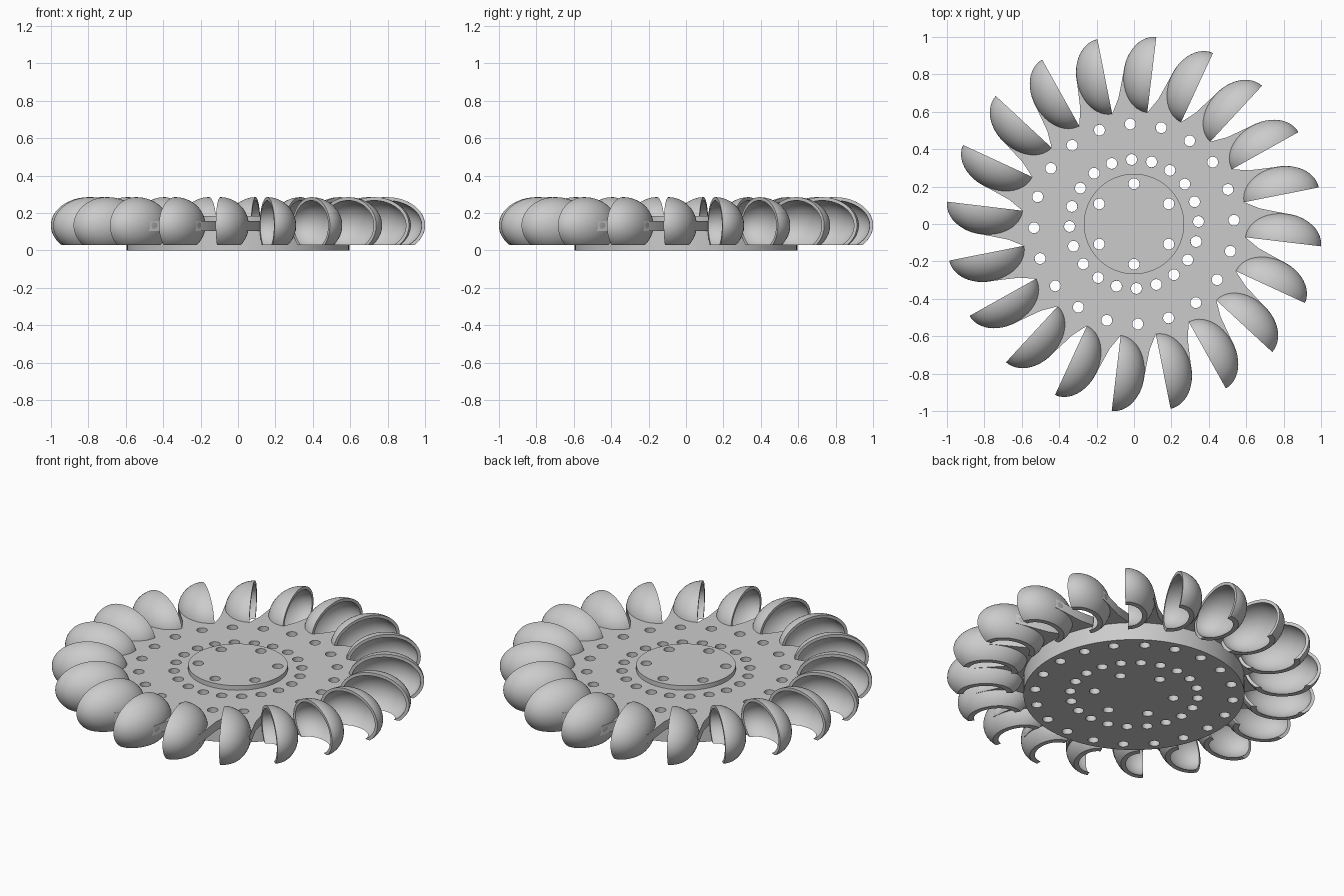
import bpy, bmesh
from math import radians, sin, cos, pi
from mathutils import Matrix

if "Cube" in bpy.data.objects:
    bpy.data.objects.remove(bpy.data.objects["Cube"])

COUNT = 20
STEP = 2 * pi / COUNT
START = radians(-6.8)
CENTRE = (0.802, 0, 0.134)           # bucket ellipsoid centre, radial axis = x
AXES = (0.205, 0.152, 0.151)


def add(name, bm):
    bmesh.ops.recalc_face_normals(bm, faces=bm.faces)
    me = bpy.data.meshes.new(name)
    bm.to_mesh(me)
    bm.free()
    ob = bpy.data.objects.new(name, me)
    bpy.context.collection.objects.link(ob)
    return ob


def cylinders(name, spots, r, z0, z1, n):
    bm = bmesh.new()
    for x, y in spots:
        bmesh.ops.create_cone(bm, cap_ends=True, segments=n, radius1=r, radius2=r, depth=z1 - z0,
                              matrix=Matrix.Translation((x, y, (z0 + z1) / 2)))
    return add(name, bm)


def ellipsoid(name, shrink=0.0):
    bm = bmesh.new()
    bmesh.ops.create_uvsphere(bm, u_segments=48, v_segments=32, radius=1)
    bmesh.ops.transform(bm, verts=bm.verts, matrix=Matrix.Translation(CENTRE)
                        @ Matrix.Diagonal([a - shrink for a in AXES] + [1]))
    return add(name, bm)


def cut(ob, cutter, op='DIFFERENCE'):
    mod = ob.modifiers.new("cut", 'BOOLEAN')
    mod.operation, mod.object, mod.solver = op, cutter, 'EXACT'
    dg = bpy.context.evaluated_depsgraph_get()
    me = bpy.data.meshes.new_from_object(ob.evaluated_get(dg))
    ob.modifiers.clear()
    ob.data = me
    bpy.data.objects.remove(cutter)


def smooth(ob):
    ob.data.shade_smooth()
    ob.data.set_sharp_from_angle(angle=radians(35))


def polar(r, a):
    return (r * cos(a), r * sin(a))


def ring(r, n, a0):
    return [polar(r, a0 + 2 * pi * i / n) for i in range(n)]


def around(ob, name):
    # repeat the part around the wheel, sharing one mesh
    smooth(ob)
    for i in range(COUNT):
        c = ob if i == 0 else bpy.data.objects.new(f"{name}_{i + 1}", ob.data)
        if i:
            bpy.context.collection.objects.link(c)
        c.rotation_euler.z = START + i * STEP


HOLE = 0.029
mid = START + STEP / 2
hub_holes = ring(0.215, 6, pi / 2)

# base disc with all bolt holes
disc = cylinders("base_disc", [(0, 0)], 0.595, 0, 0.105, 96)
spots = hub_holes + ring(0.345, COUNT, mid) + ring(0.535, COUNT, mid)
cut(disc, cylinders("holes", spots, HOLE, -0.1, 0.3, 24))
smooth(disc)

# raised centre hub
hub = cylinders("hub_cap", [(0, 0)], 0.268, 0.105, 0.185, 96)
cut(hub, cylinders("holes", hub_holes, HOLE, -0.1, 0.3, 24))
smooth(hub)

# bucket arm: wedge plate reaching behind its bucket
outline = [polar(0.267, STEP * k / 4) for k in (4, 3, 2, 1, 0)]
outline += [(0.85, 0), (0.91, 0.1), (0.85, 0.148), (0.66, 0.162), polar(0.6, STEP)]
bm = bmesh.new()
face = bm.faces.new([bm.verts.new((x, y, 0.105)) for x, y in outline])
top = bmesh.ops.extrude_face_region(bm, geom=[face])["geom"]
bmesh.ops.translate(bm, vec=(0, 0, 0.053), verts=[v for v in top if isinstance(v, bmesh.types.BMVert)])
arm = add("bucket_arm", bm)
cut(arm, cylinders("holes", [polar(r, STEP / 2) for r in (0.345, 0.535)], HOLE, -0.1, 0.3, 24))
cut(arm, ellipsoid("bucket_space", 0.004))
around(arm, "bucket_arm")

# bucket: half ellipsoid shell, open on one side, trimmed flat below
bucket = ellipsoid("bucket")
cut(bucket, ellipsoid("inside", 0.018))
bm = bmesh.new()
bmesh.ops.create_cube(bm, size=1, matrix=Matrix.Translation((0.8, 0.5, 0.53)))
cut(bucket, add("keep_box", bm), 'INTERSECT')
around(bucket, "bucket")
